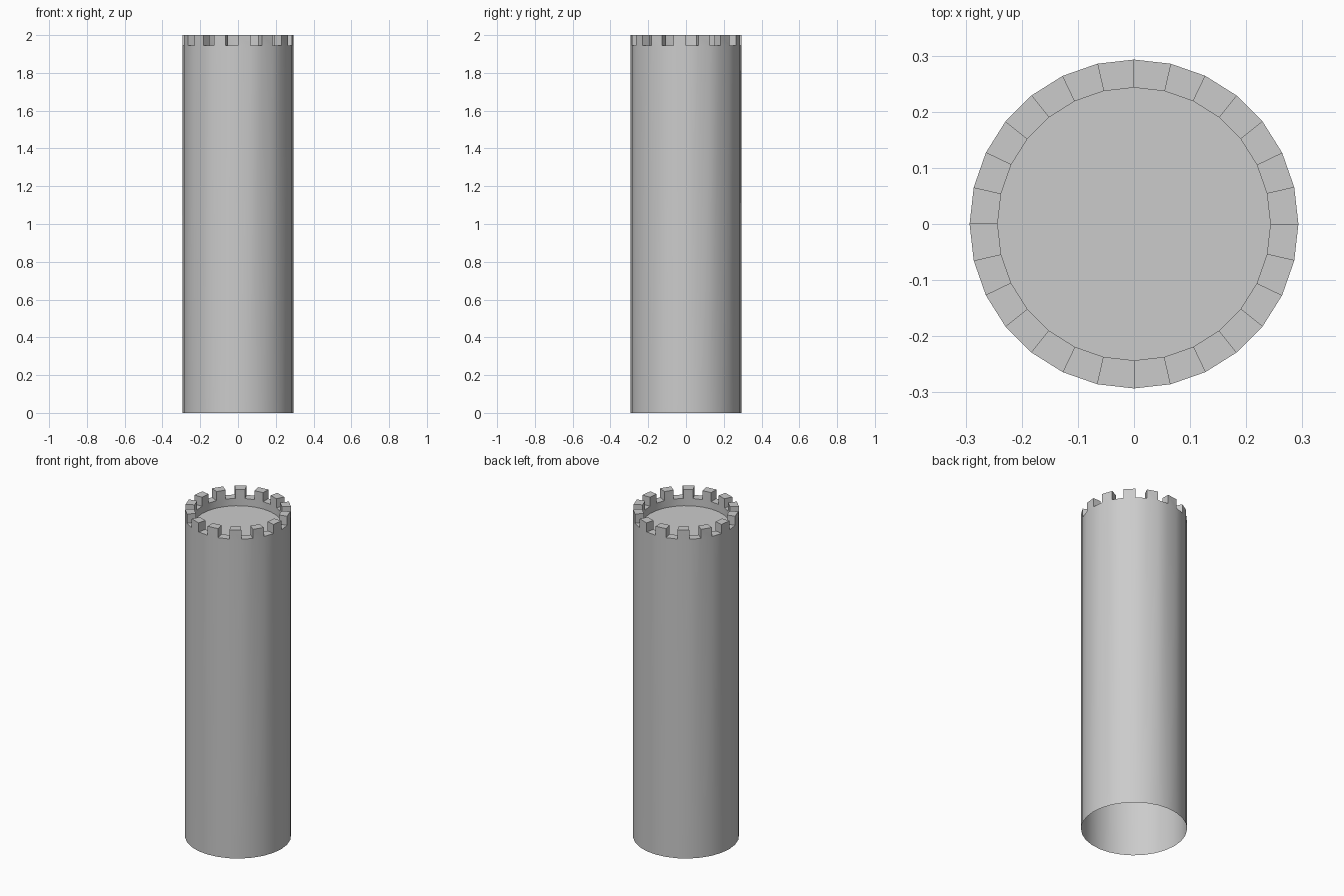
import bpy
import bmesh
from math import cos, sin, tau, radians

cube = bpy.data.objects.get("Cube")
if cube:
    bpy.data.objects.remove(cube, do_unlink=True)

SIDES = 28
R_OUT, R_IN = 0.293, 0.243
TOP, SILL, DECK = 2.0, 1.945, 1.90

stone = bpy.data.materials.new("grey stone")
stone.use_nodes = True
colour = (0.6, 0.6, 0.6, 1.0)
stone.diffuse_color = colour
stone.node_tree.nodes["Principled BSDF"].inputs["Base Color"].default_value = colour

bm = bmesh.new()


def ring(radius, z):
    return [bm.verts.new((radius * cos(tau * i / SIDES), radius * sin(tau * i / SIDES), z))
            for i in range(SIDES)]


# Stack of rings: outer wall, parapet walkway, inner wall down to the deck
loops = [ring(R_OUT, 0), ring(R_OUT, SILL), ring(R_IN, SILL), ring(R_IN, DECK)]
parapet = []
for level, (a, b) in enumerate(zip(loops, loops[1:])):
    for i in range(SIDES):
        j = (i + 1) % SIDES
        face = bm.faces.new((a[i], a[j], b[j], b[i]))
        if level == 1:
            parapet.append(face)
bm.faces.new(loops[-1])

# Merlons: raise every other parapet face
for face in parapet[1::2]:
    raised = bmesh.ops.extrude_discrete_faces(bm, faces=[face])["faces"][0]
    for v in raised.verts:
        v.co.z = TOP

bmesh.ops.remove_doubles(bm, verts=bm.verts, dist=0.0001)

mesh = bpy.data.meshes.new("tower")
bm.to_mesh(mesh)
bm.free()
mesh.materials.append(stone)
tower = bpy.data.objects.new("tower", mesh)
bpy.context.collection.objects.link(tower)

bpy.context.view_layer.objects.active = tower
tower.select_set(True)
bpy.ops.object.shade_smooth_by_angle(angle=radians(30))
